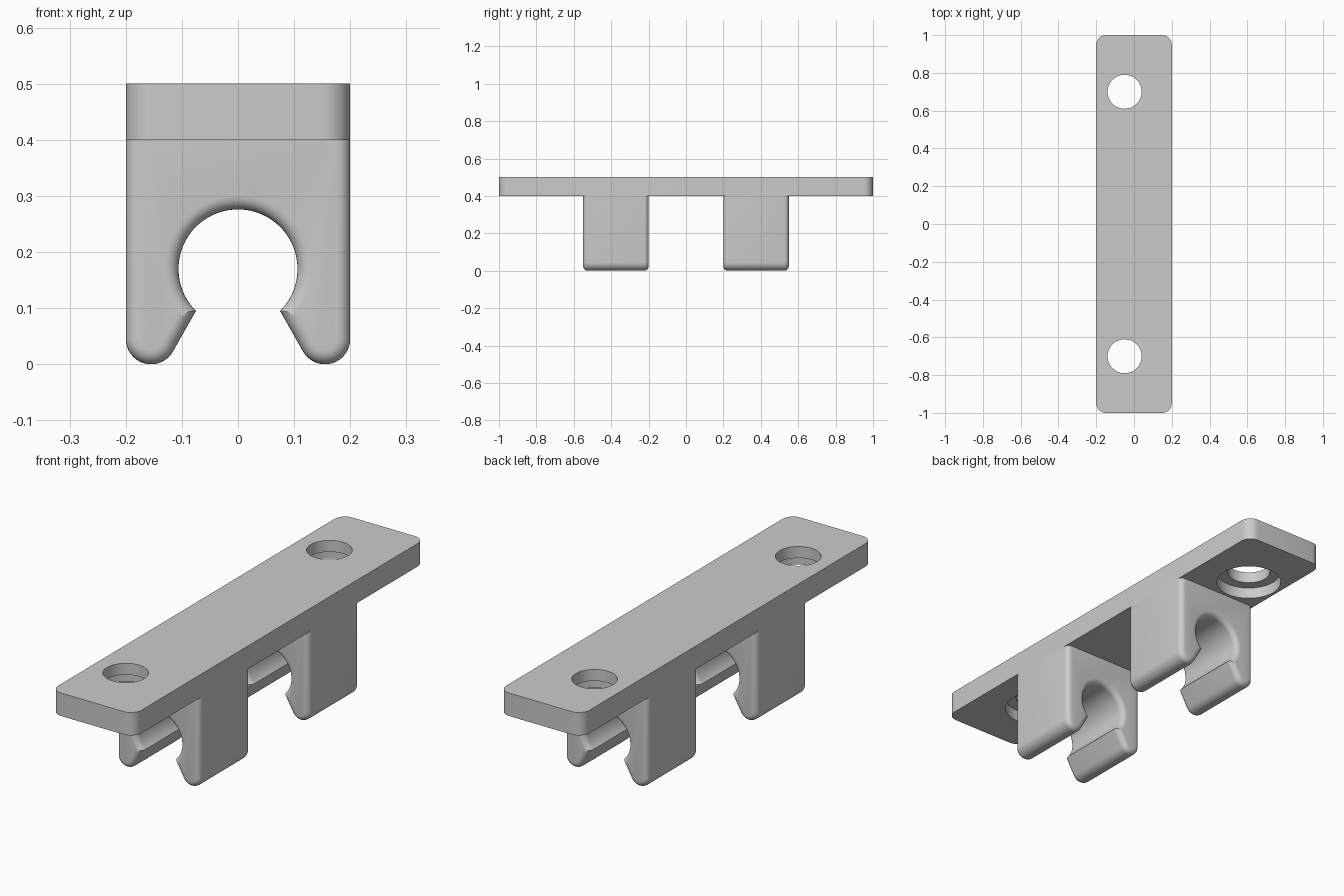
import bpy
import bmesh
from math import cos, sin, radians
from mathutils import Vector

old = bpy.data.objects.get("Cube")
if old:
    bpy.data.objects.remove(old, do_unlink=True)

grey = bpy.data.materials.new("light grey plastic")
grey.use_nodes = True
grey.diffuse_color = (0.6, 0.6, 0.6, 1)
grey.node_tree.nodes["Principled BSDF"].inputs["Base Color"].default_value = (0.6, 0.6, 0.6, 1)


def arc(cx, cy, r, start, end, steps):
    angles = [radians(start + (end - start) * i / steps) for i in range(steps + 1)]
    return [(cx + r * cos(a), cy + r * sin(a)) for a in angles]


def prism(name, points, depth, fillet=0.0, open_above=None):
    """Extrude a closed 3D outline; optionally round the rims of both ends."""
    bm = bmesh.new()
    base = bm.faces.new([bm.verts.new(p) for p in points])
    ext = bmesh.ops.extrude_face_region(bm, geom=[base])
    top = [g for g in ext["geom"] if isinstance(g, bmesh.types.BMFace)][0]
    bmesh.ops.translate(bm, vec=depth, verts=list(top.verts))
    if fillet:
        rims = [e for f in (base, top) for e in f.edges
                if min(v.co.z for v in e.verts) < open_above - 0.001]
        bmesh.ops.bevel(bm, geom=rims, offset=fillet, segments=6, profile=0.5,
                        affect='EDGES', clamp_overlap=False)
    bmesh.ops.recalc_face_normals(bm, faces=bm.faces)
    mesh = bpy.data.meshes.new(name)
    bm.to_mesh(mesh)
    bm.free()
    mesh.materials.append(grey)
    obj = bpy.data.objects.new(name, mesh)
    bpy.context.collection.objects.link(obj)
    return obj


def activate(obj):
    bpy.ops.object.select_all(action='DESELECT')
    obj.select_set(True)
    bpy.context.view_layer.objects.active = obj


def smooth(obj):
    activate(obj)
    bpy.ops.object.shade_smooth_by_angle(angle=radians(30))


# Mounting plate with rounded corners
CORNER = 0.05
outline = []
for sx, sy, start in ((1, 1, 0), (-1, 1, 90), (-1, -1, 180), (1, -1, 270)):
    outline += arc(sx * (0.2 - CORNER), sy * (1 - CORNER), CORNER, start, start + 90, 8)
plate = prism("mounting_plate", [(x, y, 0.4) for x, y in outline], Vector((0, 0, 0.1)))

# Screw holes, counterbored from below
for y in (-0.7, 0.7):
    for radius, low, high in ((0.09, 0.3, 0.6), (0.136, 0.3, 0.45)):
        ring = arc(-0.05, y, radius, 0, 360, 64)[:-1]
        cutter = prism("hole_cutter", [(px, py, low) for px, py in ring],
                       Vector((0, 0, high - low)))
        cutter.hide_render = True
        cut = plate.modifiers.new("hole", 'BOOLEAN')
        cut.operation = 'DIFFERENCE'
        cut.solver = 'EXACT'
        cut.object = cutter
        activate(plate)
        bpy.ops.object.modifier_apply(modifier=cut.name)
        bpy.data.objects.remove(cutter, do_unlink=True)
smooth(plate)

# Snap clips: half profile from the top corner round the foot and up the bore
half = [(0.2, 0.4)]
half += arc(0.155, 0.045, 0.045, 0, -150, 16)
half += arc(0, 0.17, 0.106, -45, 90, 28)
profile = half + [(-x, z) for x, z in reversed(half[:-1])]

for name, y in (("front_clip", -0.55), ("back_clip", 0.2)):
    clip = prism(name, [(x, y, z) for x, z in profile], Vector((0, 0.35, 0)),
                 fillet=0.024, open_above=0.4)
    smooth(clip)
